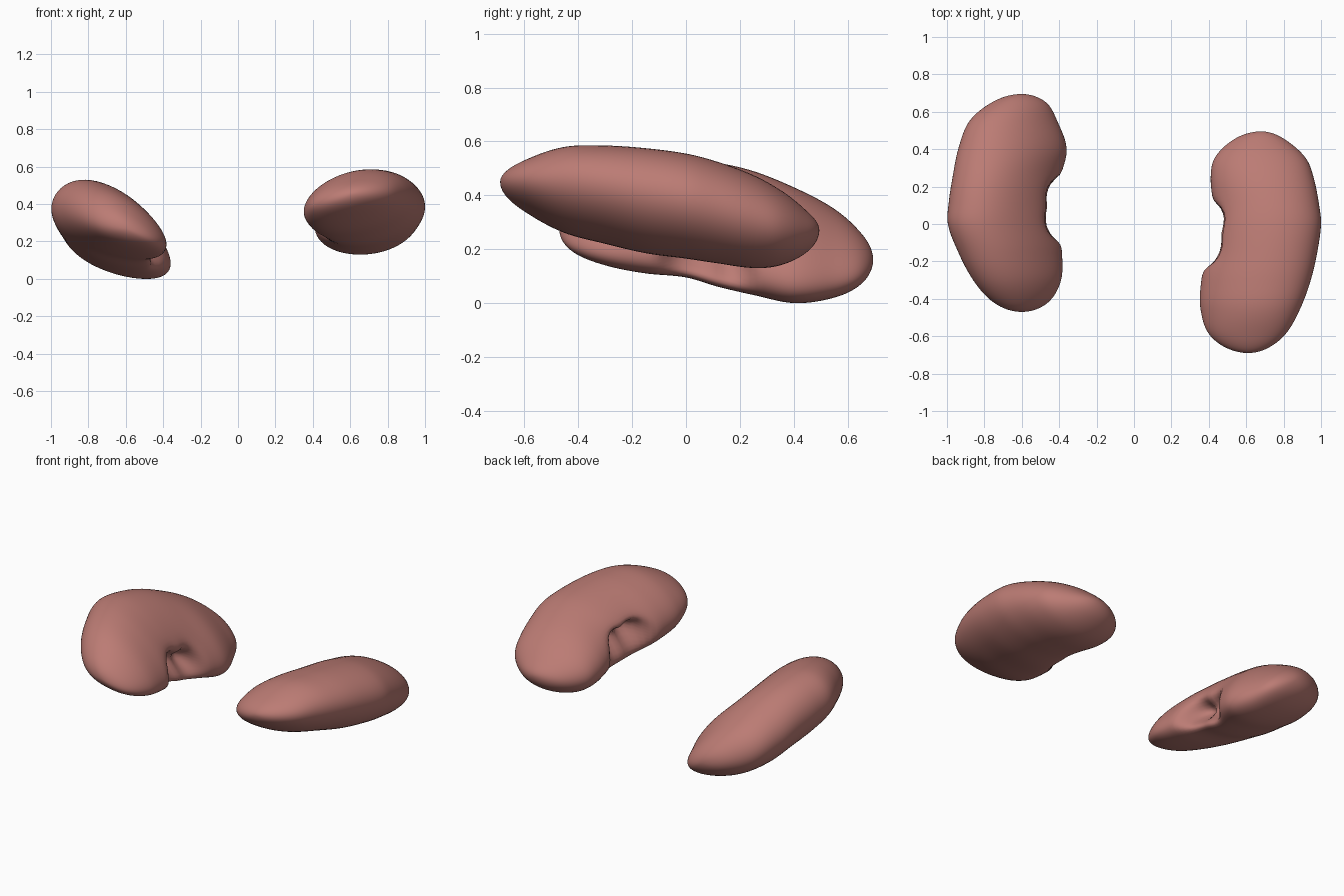
import bpy, bmesh, math

if "Cube" in bpy.data.objects:
    bpy.data.objects.remove(bpy.data.objects["Cube"])

RINGS, SIDES = 72, 64

mat = bpy.data.materials.new("kidney_flesh")
mat.diffuse_color = (0.5, 0.2, 0.175, 1)
mat.use_nodes = True
mat.node_tree.nodes["Principled BSDF"].inputs["Base Color"].default_value = mat.diffuse_color


def spline(ts, vs, t):
    """Smooth interpolation through uneven keys."""
    n = len(ts)
    i = max(k for k in range(n - 1) if ts[k] <= t + 1e-9)

    def slope(k):
        a, b = max(k - 1, 0), min(k + 1, n - 1)
        return (vs[b] - vs[a]) / (ts[b] - ts[a])
    h = ts[i + 1] - ts[i]
    u = (t - ts[i]) / h
    return ((2*u**3 - 3*u**2 + 1) * vs[i] + (u**3 - 2*u**2 + u) * h * slope(i)
            + (3*u**2 - 2*u**3) * vs[i + 1] + (u**3 - u**2) * h * slope(i + 1))


def kidney(name, side, keys, front_tilt, back_tilt, hilum_y, hilum_len, depth):
    """Loft tilted ovals along y. keys: y, inner |x|, outer |x|, z low, z high.
    Tilts are (inner edge, outer edge) droop."""
    y0, y1 = keys[0][0], keys[-1][0]
    mid, half = (y0 + y1) / 2, (y1 - y0) / 2
    ts = [math.acos(max(-1, min(1, -(k[0] - mid) / half))) for k in keys]
    cols = list(zip(*keys))
    cx = [(a + b) / 2 for a, b in zip(cols[1], cols[2])]
    rx = [(b - a) / 2 for a, b in zip(cols[1], cols[2])]
    cz = [(a + b) / 2 for a, b in zip(cols[3], cols[4])]
    rz = [(b - a) / 2 for a, b in zip(cols[3], cols[4])]

    bm = bmesh.new()
    rings = []
    for r in range(1, RINGS):
        t = math.pi * r / RINGS
        y = mid - half * math.cos(t)
        X, Z, C, D = (spline(ts, v, t) for v in (rx, rz, cx, cz))
        f = (1 - math.cos(t)) / 2
        tilt_in, tilt_out = (p + (q - p) * f for p, q in zip(front_tilt, back_tilt))
        # hilum: hollow on the inner side, with a small ridge inside
        d = (y - hilum_y) / hilum_len
        dent = depth * math.exp(-d**4) * (1 - 0.25 * math.exp(-((d - 0.1) / 0.3)**2))
        ring = []
        for s in range(SIDES):
            a = 2 * math.pi * s / SIDES
            near = (a + math.pi) % (2 * math.pi) - math.pi
            push = dent * math.exp(-((near - 0.02) / 0.42)**2)
            # the inner edge droops more than the outer edge
            tilt = (tilt_in + tilt_out) / 2 + (tilt_in - tilt_out) / 2 * math.cos(a)
            x = C - X * math.cos(a) + push
            z = D + Z * math.sin(a - tilt) + push * 0.4
            ring.append(bm.verts.new((side * x, y, z)))
        rings.append(ring)
    for A, B in zip(rings, rings[1:]):
        for s in range(SIDES):
            n = (s + 1) % SIDES
            bm.faces.new((A[s], A[n], B[n], B[s]))
    # rounded tips
    for ring, k, i in ((rings[0], y0, 0), (rings[-1], y1, -1)):
        tip = bm.verts.new((side * cx[i], k, cz[i]))
        for s in range(SIDES):
            bm.faces.new((tip, ring[s], ring[(s + 1) % SIDES]))
    bmesh.ops.recalc_face_normals(bm, faces=bm.faces)
    for face in bm.faces:
        face.smooth = True
    me = bpy.data.meshes.new(name)
    bm.to_mesh(me)
    bm.free()
    me.materials.append(mat)
    ob = bpy.data.objects.new(name, me)
    bpy.context.collection.objects.link(ob)


# kidney on the -x side
kidney("left_kidney", -1, [
    (-0.47, 0.60, 0.60, 0.27, 0.27),
    (-0.42, 0.46, 0.75, 0.19, 0.37),
    (-0.30, 0.39, 0.86, 0.14, 0.46),
    (-0.15, 0.385, 0.94, 0.11, 0.51),
    (0.00, 0.40, 0.995, 0.095, 0.53),
    (0.12, 0.40, 0.99, 0.06, 0.52),
    (0.25, 0.39, 0.97, 0.03, 0.49),
    (0.40, 0.36, 0.94, 0.00, 0.43),
    (0.55, 0.41, 0.88, 0.02, 0.35),
    (0.65, 0.47, 0.76, 0.07, 0.26),
    (0.695, 0.60, 0.60, 0.16, 0.16)], (0.75, 0.3), (0.64, 0.3), 0.08, 0.14, 0.17)

# kidney on the +x side
kidney("right_kidney", 1, [
    (-0.69, 0.61, 0.61, 0.45, 0.45),
    (-0.60, 0.41, 0.80, 0.34, 0.53),
    (-0.45, 0.355, 0.89, 0.26, 0.58),
    (-0.30, 0.36, 0.945, 0.22, 0.585),
    (-0.15, 0.39, 0.98, 0.185, 0.575),
    (0.00, 0.41, 1.00, 0.165, 0.555),
    (0.10, 0.42, 0.99, 0.15, 0.53),
    (0.25, 0.41, 0.96, 0.13, 0.475),
    (0.35, 0.43, 0.92, 0.14, 0.42),
    (0.45, 0.53, 0.81, 0.19, 0.34),
    (0.495, 0.68, 0.68, 0.27, 0.27)], (0.42, 0.27), (0.06, 0.05), -0.06, 0.14, 0.17)
